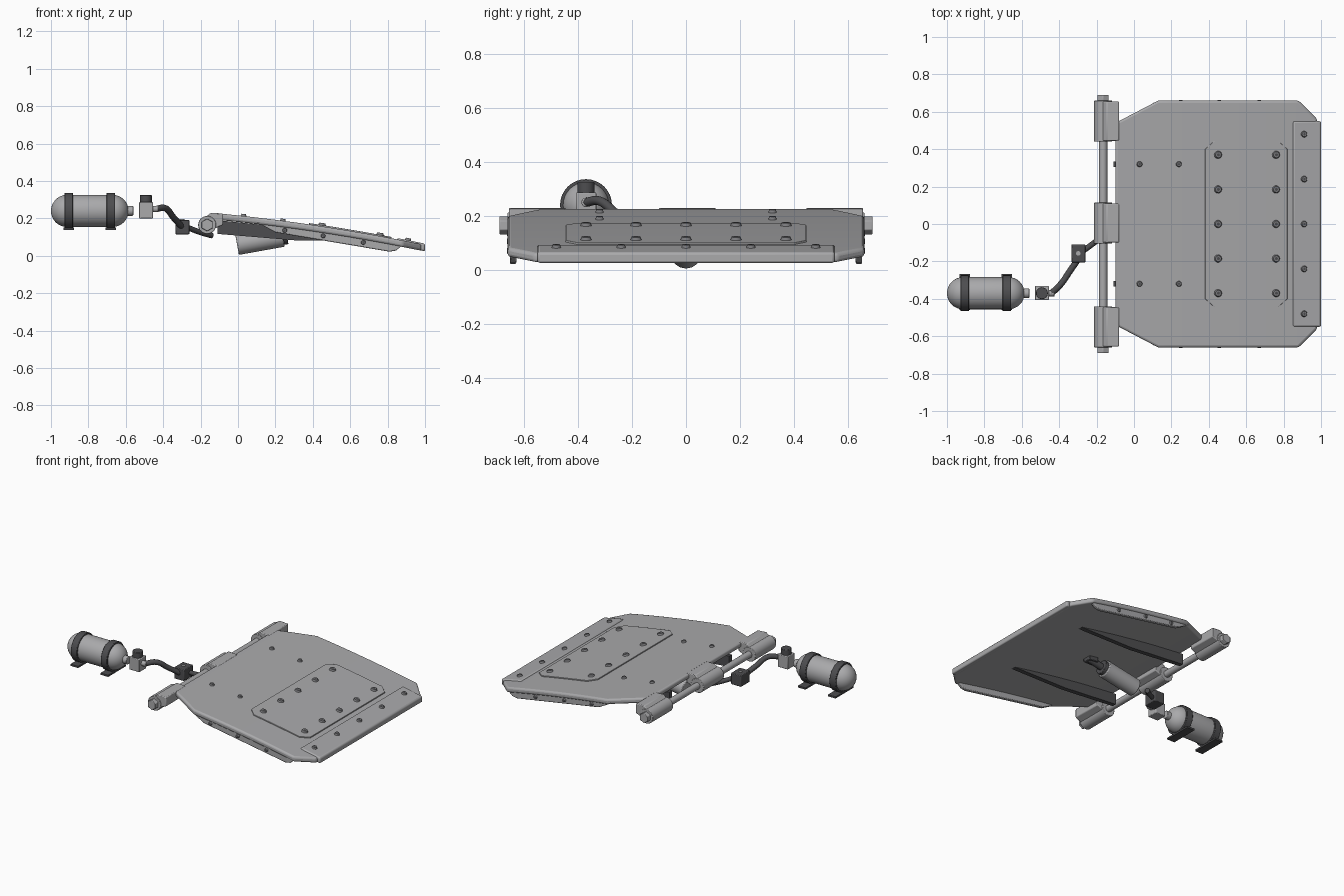
import bpy, bmesh, math
from mathutils import Vector

cube = bpy.data.objects.get("Cube")
if cube:
    bpy.data.objects.remove(cube)


def material(name, rgb):
    m = bpy.data.materials.new(name)
    m.use_nodes = True
    m.diffuse_color = (*rgb, 1)
    m.node_tree.nodes["Principled BSDF"].inputs["Base Color"].default_value = (*rgb, 1)
    return m


steel = material("light steel", (0.40, 0.40, 0.41))
dark = material("dark metal", (0.075, 0.075, 0.08))
bolt_grey = material("bolt grey", (0.2, 0.2, 0.21))


def finish(name, bm, mats, bevel=0, segments=2):
    bmesh.ops.recalc_face_normals(bm, faces=bm.faces)
    me = bpy.data.meshes.new(name)
    bm.to_mesh(me)
    bm.free()
    ob = bpy.data.objects.new(name, me)
    bpy.context.collection.objects.link(ob)
    for m in mats:
        me.materials.append(m)
    if bevel:
        b = ob.modifiers.new("bevel", 'BEVEL')
        b.width, b.segments, b.limit_method = bevel, segments, 'ANGLE'
        b.angle_limit = math.radians(35)
    bpy.ops.object.select_all(action='DESELECT')
    ob.select_set(True)
    bpy.context.view_layer.objects.active = ob
    bpy.ops.object.shade_smooth_by_angle(angle=math.radians(35))
    return ob


def surf(x):
    """Height of the gently curved panel top."""
    return 0.216 - 0.108 * x - 0.05 * x * x


def sheet(name, half, lift, thick, bevel):
    """Curved plate from the +y half of its outline."""
    pts = half + [(x, -y) for x, y in reversed(half)]
    bm = bmesh.new()
    bm.faces.new([bm.verts.new((x, y, 0)) for x, y in pts])
    for i in range(10):
        bmesh.ops.bisect_plane(bm, geom=bm.verts[:] + bm.edges[:] + bm.faces[:],
                               plane_co=(i * 0.1, 0, 0), plane_no=(1, 0, 0))
    out = bmesh.ops.extrude_face_region(bm, geom=bm.faces[:])
    lower = {v for v in out["geom"] if isinstance(v, bmesh.types.BMVert)}
    for v in bm.verts:
        v.co.z = surf(v.co.x) + lift - (thick if v in lower else 0)
    return finish(name, bm, [steel], bevel, 3)


def prism(name, pts, y0, y1, mat, bevel=0):
    """xz profile extruded along y."""
    bm = bmesh.new()
    f = bm.faces.new([bm.verts.new((x, y0, z)) for x, z in pts])
    out = bmesh.ops.extrude_face_region(bm, geom=[f])
    bmesh.ops.translate(bm, vec=(0, y1 - y0, 0),
                        verts=[v for v in out["geom"] if isinstance(v, bmesh.types.BMVert)])
    return finish(name, bm, [mat], bevel)


def box(name, lo, hi, mat, bevel=0.004):
    (x0, y0, z0), (x1, y1, z1) = lo, hi
    return prism(name, [(x0, z0), (x1, z0), (x1, z1), (x0, z1)], y0, y1, mat, bevel)


def rod(name, a, b, r, mat, sides=24, bevel=0.003):
    a, b = Vector(a), Vector(b)
    bm = bmesh.new()
    bmesh.ops.create_cone(bm, cap_ends=True, segments=sides, radius1=r, radius2=r,
                          depth=(b - a).length)
    ob = finish(name, bm, [mat], bevel)
    ob.location = (a + b) / 2
    ob.rotation_euler = (b - a).to_track_quat('Z', 'Y').to_euler()
    return ob


def bolt(name, pos, normal, r):
    """Domed bolt head with a dark socket."""
    bm = bmesh.new()
    bmesh.ops.create_cone(bm, cap_ends=True, segments=12, radius1=r, radius2=r * 0.7, depth=0.016)
    top = max(bm.faces, key=lambda f: f.calc_center_median().z)
    bmesh.ops.inset_region(bm, faces=[top], thickness=r * 0.35)
    top.material_index = 1
    ob = finish(name, bm, [bolt_grey, dark])
    ob.location = pos
    ob.rotation_euler = Vector(normal).to_track_quat('Z', 'Y').to_euler()


def hose(name, pts, r, mat):
    cu = bpy.data.curves.new(name, 'CURVE')
    cu.dimensions, cu.bevel_depth, cu.bevel_resolution = '3D', r, 4
    cu.use_fill_caps = True
    s = cu.splines.new('BEZIER')
    s.bezier_points.add(len(pts) - 1)
    for p, co in zip(s.bezier_points, pts):
        p.co = co
        p.handle_left_type = p.handle_right_type = 'AUTO'
    cu.materials.append(mat)
    bpy.context.collection.objects.link(bpy.data.objects.new(name, cu))


# Main panel, access plate and front edge strip
sheet("panel", [(-0.1, 0.54), (0.13, 0.66), (0.88, 0.66), (0.98, 0.56)], 0, 0.035, 0.012)
sheet("access_plate", [(0.38, 0.40), (0.43, 0.445), (0.77, 0.445), (0.82, 0.40)], 0.007, 0.015, 0.002)
sheet("edge_strip", [(0.85, 0.55), (1.0, 0.55)], 0.007, 0.041, 0.01)

# Bolts on the panel
rows = [(0.03, (0.32,), 0, 0.017), (0.24, (0.32,), 0, 0.017),
        (0.45, (0, 0.185, 0.37), 0.007, 0.023), (0.76, (0, 0.185, 0.37), 0.007, 0.023),
        (0.91, (0, 0.24, 0.48), 0.007, 0.019)]
for x, ys, lift, r in rows:
    for y in sorted({s * v for v in ys for s in (1, -1)}):
        bolt("panel_bolt", (x, y, surf(x) + lift + 0.003), (0.108 + 0.1 * x, 0, 1), r)

for s in (1, -1):
    # Side flange with bolts
    prism("side_flange", [(0.10, surf(0.10) - 0.025), (0.2, 0.125), (0.81, 0.022), (0.845, 0.028),
                          (0.88, surf(0.88) - 0.025), (0.5, surf(0.5) - 0.025)],
          s * 0.628, s * 0.652, steel, 0.005)
    for x in (0.25, 0.455, 0.67):
        bolt("flange_bolt", (x, s * 0.654, surf(x) - 0.05), (0, s, 0), 0.014)
    # Tapered rib under the panel
    prism("rib", [(-0.11, 0.117), (-0.11, 0.19), (0.3, surf(0.3) - 0.03), (0.73, surf(0.73) - 0.03),
                  (0.3, 0.083)], s * 0.32 - 0.015, s * 0.32 + 0.015, dark)
    # Hex nut on the hinge pin
    rod("hinge_nut", (-0.165, s * 0.655, 0.165), (-0.165, s * 0.69, 0.165), 0.034, steel, 6)

# Hinge pin and knuckles
rod("hinge_pin", (-0.165, -0.67, 0.165), (-0.165, 0.67, 0.165), 0.022, steel)
for c in (-0.55, 0.005, 0.55):
    rod("hinge_knuckle", (-0.165, c - 0.11, 0.165), (-0.165, c + 0.11, 0.165), 0.048, steel, 32)
    prism("hinge_arm", [(-0.17, 0.21), (-0.145, 0.23), (-0.08, 0.226), (-0.08, 0.165), (-0.15, 0.135)],
          c - 0.105, c + 0.105, steel, 0.005)

# Actuator cylinder under the panel
rod("actuator_body", (-0.005, 0, 0.06), (0.24, 0, 0.104), 0.056, steel, 32, 0.005)
rod("actuator_cap", (0.238, 0, 0.104), (0.262, 0, 0.108), 0.046, dark, 32)
rod("actuator_rod", (0.24, 0, 0.104), (0.36, 0, 0.128), 0.022, dark)
box("actuator_bracket", (0.31, -0.03, 0.112), (0.38, 0.03, 0.15), dark)

# Gas tank with rounded ends
TX, TY, TZ = -0.7925, -0.37, 0.24
bm = bmesh.new()
bmesh.ops.create_uvsphere(bm, u_segments=32, v_segments=16, radius=0.086)
mid = [e for e in bm.edges if all(abs(v.co.z) < 1e-4 for v in e.verts)]
bmesh.ops.split_edges(bm, edges=mid)
for f in bm.faces:
    f.tag = f.calc_center_median().z > 0
for v in bm.verts:
    v.co.z += 0.1215 if v.link_faces[0].tag else -0.1215
bmesh.ops.bridge_loops(bm, edges=[e for e in bm.edges if e.is_boundary])
tank = finish("tank", bm, [steel])
tank.location = (TX, TY, TZ)
tank.rotation_euler = (0, math.pi / 2, 0)
rod("tank_neck", (-0.61, TY, TZ), (-0.56, TY, TZ), 0.026, steel)

# Tank straps and feet
for x in (-0.905, -0.68):
    rod("tank_strap", (x - 0.023, TY, TZ), (x + 0.023, TY, TZ), 0.096, dark, 32)
    box("strap_foot", (x - 0.029, -0.46, 0.137), (x + 0.029, -0.267, 0.15), dark, 0.002)

# Valve block, cap and outlet
box("valve_block", (-0.53, -0.406, 0.2), (-0.455, -0.332, 0.287), steel)
rod("valve_cap", (-0.4925, TY, 0.28), (-0.4925, TY, 0.325), 0.032, dark)
rod("valve_outlet", (-0.46, TY, 0.25), (-0.425, TY, 0.25), 0.017, steel)

# Hoses and junction block
hose("supply_hose", [(-0.44, -0.37, 0.25), (-0.39, -0.32, 0.255), (-0.345, -0.255, 0.205),
                     (-0.3, -0.19, 0.155)], 0.017, dark)
box("junction_block", (-0.335, -0.205, 0.115), (-0.26, -0.11, 0.192), dark)
rod("junction_port", (-0.298, -0.157, 0.19), (-0.298, -0.157, 0.196), 0.012, steel, 16, 0)
hose("outlet_hose", [(-0.28, -0.15, 0.155), (-0.2, -0.09, 0.125), (-0.14, -0.04, 0.108)], 0.015, dark)
